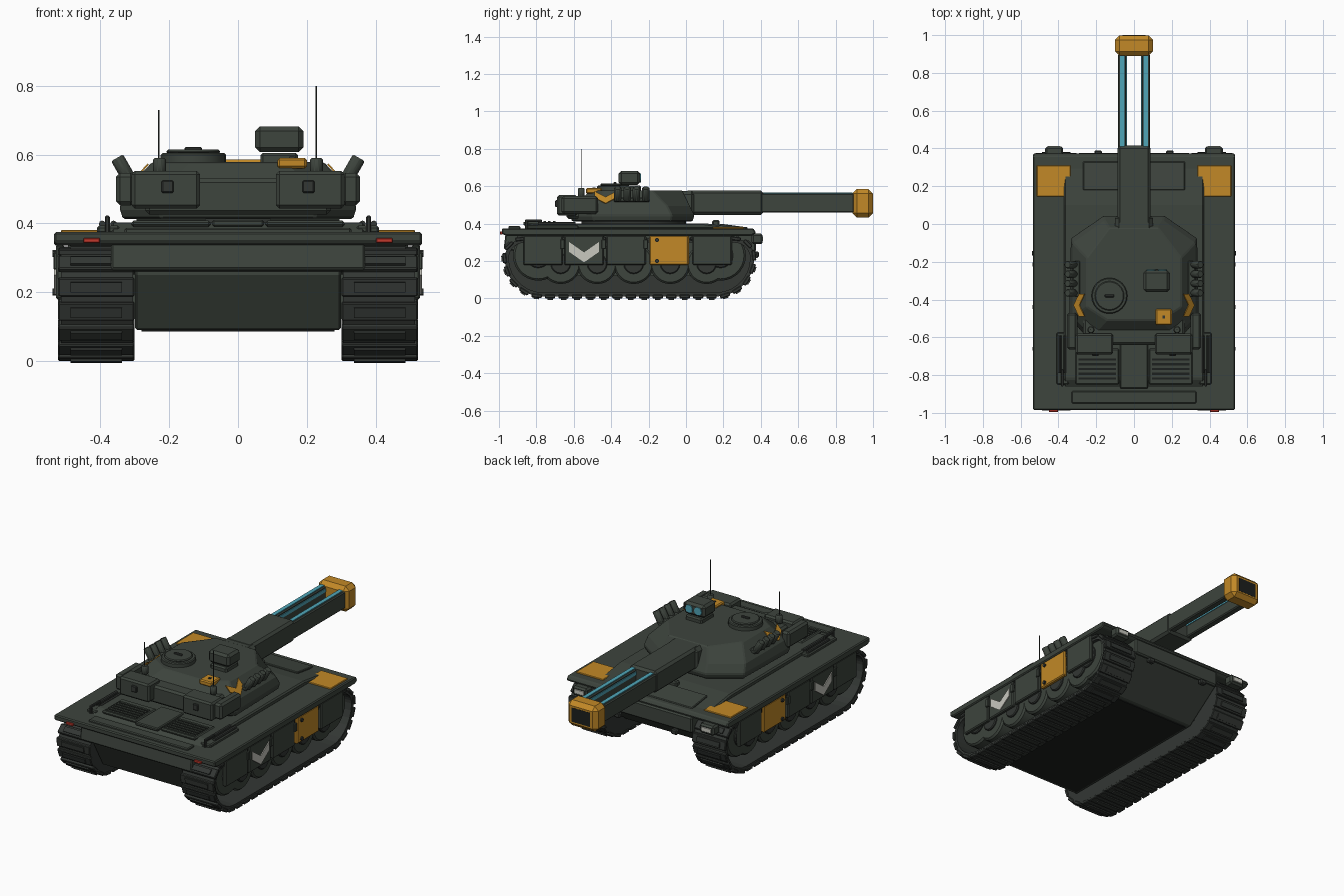
import bpy, bmesh, math
from mathutils import Matrix, Vector

cube = bpy.data.objects.get("Cube")
if cube:
    bpy.data.objects.remove(cube)


def material(name, r, g, b):
    m = bpy.data.materials.new(name)
    m.use_nodes = True
    m.diffuse_color = (r, g, b, 1)
    m.node_tree.nodes["Principled BSDF"].inputs["Base Color"].default_value = (r, g, b, 1)
    return m


GREEN = material("hull green", .047, .058, .047)
DARK = material("track grey", .033, .038, .034)
BLACK = material("recess black", .012, .014, .013)
ORANGE = material("signal orange", .54, .25, .02)
BLUE = material("energy blue", .08, .38, .48)
WHITE = material("marking white", .58, .58, .52)
RED = material("lamp red", .55, .04, .025)


def finish(name, bm, mat, bevel=0, mirror=False, smooth=False):
    bmesh.ops.recalc_face_normals(bm, faces=bm.faces)
    mesh = bpy.data.meshes.new(name)
    bm.to_mesh(mesh)
    bm.free()
    mesh.materials.append(mat)
    ob = bpy.data.objects.new(name, mesh)
    bpy.context.collection.objects.link(ob)
    if bevel:
        mod = ob.modifiers.new("bevel", "BEVEL")
        mod.width, mod.segments, mod.limit_method = bevel, 1, "ANGLE"
    if mirror:
        ob.modifiers.new("mirror", "MIRROR").use_axis[0] = True
    if smooth:
        bpy.ops.object.select_all(action="DESELECT")
        ob.select_set(True)
        bpy.context.view_layer.objects.active = ob
        bpy.ops.object.shade_smooth_by_angle(angle=.6)
    return ob


def add_box(bm, centre, size, rot=Matrix.Identity(4)):
    m = Matrix.Translation(centre) @ rot @ Matrix.Diagonal((*size, 1))
    bmesh.ops.create_cube(bm, size=1, matrix=m)


def box(name, mat, xs, ys, zs, bevel=.008, mirror=False):
    bm = bmesh.new()
    spans = (xs, ys, zs)
    add_box(bm, [sum(s) / 2 for s in spans], [s[1] - s[0] for s in spans])
    return finish(name, bm, mat, bevel, mirror)


def boxes(name, mat, items, bevel=0, mirror=False):
    bm = bmesh.new()
    for item in items:
        add_box(bm, *item)
    return finish(name, bm, mat, bevel, mirror)


def loft(name, mat, rings, bevel=0, mirror=False):
    bm = bmesh.new()
    vs = [[bm.verts.new(p) for p in ring] for ring in rings]
    n = len(vs[0])
    for a, b in zip(vs, vs[1:]):
        for i in range(n):
            bm.faces.new((a[i], a[(i + 1) % n], b[(i + 1) % n], b[i]))
    bm.faces.new(vs[0])
    bm.faces.new(vs[-1])
    return finish(name, bm, mat, bevel, mirror)


def side_prism(name, mat, profile, x0, x1, bevel=0, mirror=False):
    return loft(name, mat, [[(x, y, z) for y, z in profile] for x in (x0, x1)], bevel, mirror)


def cylinders(name, mat, items, sides=20, mirror=False, bevel=0):
    # each item: centre, radius, depth, axis
    bm = bmesh.new()
    for c, r, d, axis in items:
        rot = Vector((0, 0, 1)).rotation_difference(Vector(axis)).to_matrix().to_4x4()
        bmesh.ops.create_cone(bm, cap_ends=True, segments=sides, radius1=r, radius2=r,
                              depth=d, matrix=Matrix.Translation(c) @ rot)
    return finish(name, bm, mat, bevel, mirror, True)


X, Y, Z = (1, 0, 0), (0, 1, 0), (0, 0, 1)

# Hull
side_prism("lower_hull", GREEN, [(-.86, .09), (.14, .09), (.36, .25), (.36, .34),
                                 (-.95, .34), (-.95, .25)], -.3, .3, .006)
box("belly_plate", BLACK, (-.28, .28), (-.84, .12), (.086, .091), 0)
side_prism("rear_overhang", GREEN, [(-.9, .25), (-.975, .265), (-.965, .345), (-.85, .345)],
           -.37, .37, .006)
side_prism("fender_deck", GREEN, [(-.985, .345), (-.96, .335), (.35, .335), (.375, .35),
                                  (.36, .375), (-.985, .375)], -.535, .535, .006)
side_prism("raised_deck", GREEN, [(-.87, .37), (.33, .37), (.1, .402), (-.82, .402)],
           -.37, .37, .008)
box("rear_deck_ridge", GREEN, (-.33, .33), (-.95, -.885), (.37, .387), .005)
side_prism("glacis_panel", GREEN, [(.18, .38), (.18, .4), (.33, .38), (.33, .365)],
           -.27, .27, .004)
box("nose_skirt", GREEN, (-.3, .3), (.33, .375), (.25, .345), .008)
box("tow_hooks", DARK, (.17, .21), (.36, .39), (.22, .25), .006, True)
box("driver_periscope", GREEN, (-.06, .06), (.14, .18), (.38, .42), .008)
box("front_fender_plates", ORANGE, (.335, .515), (.145, .31), (.37, .381), .003, True)

# Engine deck
box("engine_grille_frames", GREEN, (.08, .31), (-.85, -.66), (.39, .408), .006, True)
box("engine_grille_wells", BLACK, (.095, .295), (-.835, -.7), (.4, .409), 0, True)
boxes("engine_grille_slats", GREEN,
      [((.195, -.83 + .025 * i, .409), (.2, .013, .008)) for i in range(6)], 0, True)
box("engine_centre_panel", GREEN, (-.075, .075), (-.87, -.62), (.39, .41), .005)
box("tool_racks", GREEN, (.345, .41), (-.85, -.575), (.37, .393), .006, True)
boxes("rack_handles", DARK, [((.38, -.815, .415), (.014, .09, .014)),
                             ((.38, -.854, .395), (.014, .012, .05)),
                             ((.38, -.776, .395), (.014, .012, .05))], .003, True)
cylinders("rack_rods", DARK, [((x, -.69, .398), .01, .2, Y) for x in (.362, .395)], 8, True)

# Lamps
box("headlight_housings", GREEN, (.375, .47), (.35, .41), (.29, .347), .01, True)
box("headlight_lenses", WHITE, (.39, .455), (.406, .413), (.306, .332), .002, True)
box("tail_lamps", RED, (.402, .45), (-.995, -.98), (.343, .357), .002, True)

# Side skirts
starts = [-.87, -.65, -.425, -.195, .035]
for i, y in enumerate(starts):
    box(f"skirt_panel_{i + 1}", ORANGE if i == 3 else GREEN, (.505, .53),
        (y, y + .21), (.178, .338), .006, True)
cylinders("skirt_bolts", DARK, [((.533, y, z), .011, .012, X)
                                for y in (-.155,) for z in (.2, .312)], 10, True)
boxes("skirt_hinges", GREEN, [((.53, y + .21, .29), (.014, .024, .05)) for y in starts[:3]],
      .003, True)


# Chevron markings
def chevron(w, h, t):
    return [(-w, h), (0, h - w * .7), (w, h), (w, h - t), (0, h - t - w * .7), (-w, h - t)]


side_prism("skirt_chevrons", WHITE, [(y - .545, z + .25) for y, z in chevron(.08, .052, .053)],
           .53, .535, 0, True)

# Tracks: belt, pads and wheels
def arc(cy, cz, r, a0, a1, n=7):
    return [(cy + r * math.cos(math.radians(a0 + (a1 - a0) * i / n)),
             cz + r * math.sin(math.radians(a0 + (a1 - a0) * i / n))) for i in range(n + 1)]


def track_loop(inset):
    lo, hi = .205 - inset, .105 - inset
    return (arc(-.765, .215, lo, 180, 270) + arc(.16, .215, lo, 270, 360)
            + arc(.26, .215, hi, 0, 90)[1:] + arc(-.865, .215, hi, 90, 180)[:-1])


outer, inner = track_loop(0), track_loop(.022)
loft("track_belts", DARK, [[(x, y, z) for y, z in ring] for x, ring in
                           ((.305, inner), (.305, outer), (.515, outer), (.515, inner),
                            (.305, inner))], 0, True)
pts = [Vector(p) for p in outer] + [Vector(outer[0])]
lengths = [(b - a).length for a, b in zip(pts, pts[1:])]
count = 42
pads, ribs = [], []
for k in range(count):
    s, j = sum(lengths) * k / count, 0
    while s > lengths[j]:
        s -= lengths[j]
        j += 1
    d = (pts[j + 1] - pts[j]).normalized()
    p = pts[j] + d * s
    n = Vector((d.y, -d.x))
    rot = Matrix.Rotation(math.atan2(d.y, d.x), 4, "X")
    pads.append(((.412, p.x, p.y), (.222, .055, .02), rot))
    ribs.append(((.412, p.x + n.x * .008, p.y + n.y * .008), (.15, .03, .018), rot))
boxes("track_pads", DARK, pads, .004, True)
boxes("track_pad_ribs", DARK, ribs, 0, True)
road = [-.67 + .195 * i for i in range(6)][:5]
wheels = [(y, .185, .108) for y in road] + [(-.79, .23, .135), (.185, .23, .135)]
cylinders("wheels", GREEN, [((.41, y, z), r, .17, X) for y, z, r in wheels], 28, True, .01)
cylinders("wheel_hubs", DARK, [((.497, y, z), r * .5, .02, X) for y, z, r in wheels], 16, True, .005)
box("track_inner_wall", GREEN, (.29, .34), (-.78, .17), (.12, .34), 0, True)


# Turret
def turret_ring(half, z):
    return [(x, y, z) for x, y in half] + [(-x, y, z) for x, y in reversed(half)]


widest = [(.16, .045), (.335, -.075), (.345, -.5), (.23, -.62)]
loft("turret_body", GREEN, [
    turret_ring([(x * .97, (y + .28) * .97 - .28) for x, y in widest], .412),
    turret_ring(widest, .445),
    turret_ring([(.155, .02), (.325, -.1), (.325, -.49), (.22, -.6)], .495),
    turret_ring([(.13, -.02), (.25, -.18), (.25, -.44), (.14, -.51)], .578)], .006)
cylinders("turret_ring", DARK, [((0, -.28, .405), .28, .04, Z)], 32)
box("bustle_core", GREEN, (-.27, .27), (-.64, -.5), (.425, .53), .012)
box("bustle_boxes", GREEN, (.11, .31), (-.69, -.58), (.443, .552), .01, True)
box("bustle_side_boxes", GREEN, (.3, .355), (-.665, -.47), (.452, .547), .012, True)
box("bustle_latches", DARK, (.187, .222), (-.7, -.685), (.488, .525), .004, True)
plate = side_prism("turret_chevrons", ORANGE, chevron(.06, .045, .045), 0, .005, 0)
for v in plate.data.vertices:
    v.co = Matrix.Rotation(-.73, 3, "Y") @ v.co + Vector((.289, -.43, .5375))
plate.modifiers.new("mirror", "MIRROR").use_axis[0] = True

# Smoke launchers
cylinders("smoke_launchers", GREEN, [((.333, -.215 - .05 * i, .558), .021, .075, (.5, 0, .87))
                                     for i in range(4)], 10, True, .004)
box("launcher_brackets", GREEN, (.285, .325), (-.385, -.195), (.515, .54), .005, True)

# Commander hatch
cylinders("cupola", GREEN, [((-.13, -.38, .587), .095, .034, Z),
                            ((-.13, -.38, .608), .078, .012, Z)], 24, False, .005)
box("cupola_handle", DARK, (-.155, -.105), (-.388, -.372), (.61, .622), .003)
box("loader_hatch", ORANGE, (.115, .2), (-.535, -.45), (.56, .59), .006)
box("loader_hatch_latch", DARK, (.15, .165), (-.5, -.485), (.588, .594), 0)

# Gunner sight
box("sight_neck", GREEN, (.065, .175), (-.36, -.24), (.57, .605), .008)
box("sight_head", GREEN, (.05, .19), (-.36, -.245), (.607, .682), .014)
cylinders("sight_lenses", BLUE, [((x, -.244, .645), .024, .008, Y) for x in (.09, .15)], 14)

# Antennas
cylinders("antenna_bases", GREEN, [((.228, -.56, .565), .02, .05, Z)], 10, True, .005)
cylinders("antenna_masts", DARK, [((.228, -.56, .69), .0025, .22, Z),
                                  ((-.23, -.56, .655), .0025, .15, Z)], 6)

# Gun: mantlet, twin rails and muzzle
box("gun_mantlet", GREEN, (-.088, .088), (-.005, .415), (.447, .577), .014)
box("gun_collar", GREEN, (-.1, .1), (-.04, .05), (.44, .575), .02)
box("gun_rails", GREEN, (.042, .085), (.4, .9), (.46, .562), .006, True)
box("rail_top_strips", BLUE, (.049, .073), (.41, .89), (.56, .567), 0, True)
box("rail_inner_strips", BLUE, (.038, .043), (.41, .89), (.53, .55), 0, True)
box("muzzle_block", ORANGE, (-.1, .1), (.89, .999), (.432, .585), .024)
box("muzzle_recess", BLACK, (-.06, .06), (.99, 1), (.465, .55), 0)
